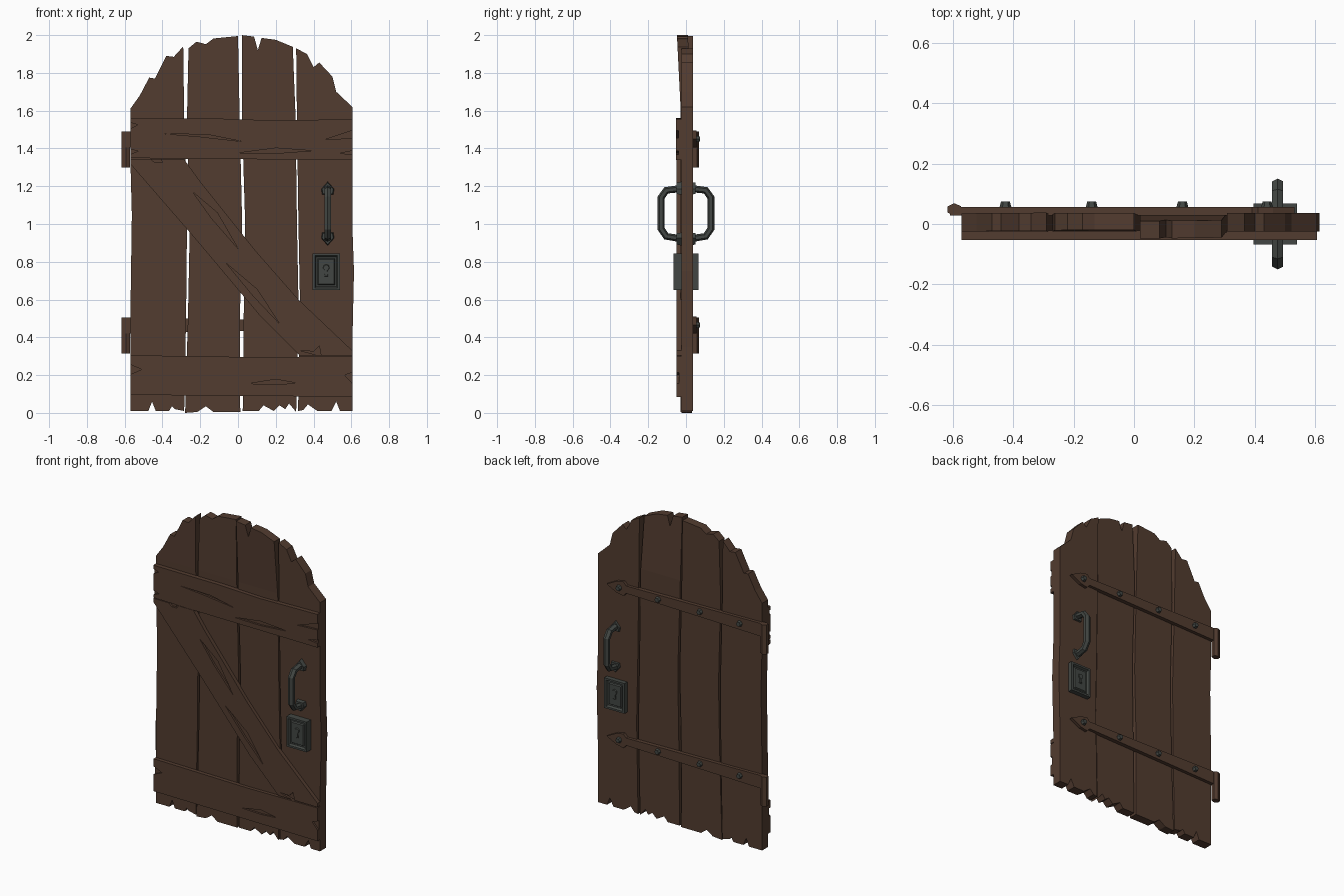
import bpy, bmesh, math
from mathutils import Vector, Matrix

if "Cube" in bpy.data.objects:
    bpy.data.objects.remove(bpy.data.objects["Cube"])


def material(name, col):
    m = bpy.data.materials.new(name)
    m.diffuse_color = (*col, 1)
    m.use_nodes = True
    m.node_tree.nodes["Principled BSDF"].inputs["Base Color"].default_value = m.diffuse_color
    return m


WOOD = material("dark_wood", (0.085, 0.045, 0.029))
IRON = material("dark_iron", (0.055, 0.062, 0.056))


def finish(name, bm, mat):
    bmesh.ops.recalc_face_normals(bm, faces=bm.faces)
    me = bpy.data.meshes.new(name)
    bm.to_mesh(me)
    bm.free()
    me.materials.append(mat)
    ob = bpy.data.objects.new(name, me)
    bpy.context.collection.objects.link(ob)
    return ob


def add_prism(bm, pts, y0, y1, scale1=1.0):
    """Closed xz outline extruded from y0 to y1; the y1 end may be scaled."""
    cx = sum(p[0] for p in pts) / len(pts)
    cz = sum(p[1] for p in pts) / len(pts)
    a = [bm.verts.new((x, y0, z)) for x, z in pts]
    b = [bm.verts.new((cx + (x - cx) * scale1, y1, cz + (z - cz) * scale1)) for x, z in pts]
    bm.faces.new(a)
    bm.faces.new(b)
    for i in range(len(pts)):
        j = (i + 1) % len(pts)
        bm.faces.new((a[i], a[j], b[j], b[i]))


def prism(name, pts, y0, y1, mat, scale1=1.0):
    bm = bmesh.new()
    add_prism(bm, pts, y0, y1, scale1)
    return finish(name, bm, mat)


def rect(cx, cz, w, h):
    return [(cx - w / 2, cz - h / 2), (cx + w / 2, cz - h / 2),
            (cx + w / 2, cz + h / 2), (cx - w / 2, cz + h / 2)]


def ngon(cx, cz, r, n):
    return [(cx + r * math.cos(2 * math.pi * i / n), cz + r * math.sin(2 * math.pi * i / n))
            for i in range(n)]


# Planks: splintered outlines, clockwise from the lower left; top may lean in y
def plank(name, pts, y0, y1, lean):
    bm = bmesh.new()
    add_prism(bm, pts, y0, y1)
    bmesh.ops.bisect_plane(bm, geom=bm.verts[:] + bm.edges[:] + bm.faces[:],
                           plane_co=(0, 0, 1.6), plane_no=(0, 0, 1))
    for v in bm.verts:
        if v.co.z > 1.6:
            v.co.y += lean * (v.co.z - 1.6) / 0.4
    finish(name, bm, WOOD)


plank("plank_1", [(-.57, .01), (-.57, .5), (-.562, 1.05), (-.57, 1.35), (-.57, 1.61), (-.52, 1.68), (-.47, 1.775),
                  (-.44, 1.77), (-.38, 1.89), (-.34, 1.885), (-.29, 1.94), (-.285, 1.56), (-.27, 1.0),
                  (-.275, .5), (-.285, .01), (-.335, .02), (-.35, .035), (-.365, .01), (-.435, .01),
                  (-.455, .06), (-.475, .01)], -.025, .035, .003)
plank("plank_2", [(-.28, 0), (-.265, .5), (-.255, 1.0), (-.27, 1.56), (-.262, 1.93), (-.22, 1.965),
                  (-.17, 1.952), (-.13, 1.982), (0, 1.995), (.008, 1.6), (.022, 1.0), (.01, .5),
                  (.012, .005), (-.13, .005), (-.17, .035), (-.215, .005)], -.025, .032, .005)
plank("plank_3", [(.025, .01), (.03, .5), (.038, 1.0), (.02, 1.6), (.02, 2.0), (.085, 1.992), (.105, 1.92),
                  (.125, 1.985), (.2, 1.975), (.29, 1.938), (.305, 1.56), (.312, 1.0), (.32, .6),
                  (.308, .005), (.27, .05), (.25, .02), (.22, .04), (.19, .01), (.135, .04), (.11, .01)],
      -.028, .03, -.02)
plank("plank_4", [(.318, .01), (.328, .6), (.32, 1.0), (.312, 1.56), (.308, 1.93), (.365, 1.9), (.4, 1.83),
                  (.43, 1.855), (.5, 1.78), (.52, 1.7), (.605, 1.62), (.605, 1.0), (.614, .75),
                  (.605, .35), (.605, .01), (.54, .01), (.52, .06), (.495, .01), (.42, .01),
                  (.37, .045), (.345, .015)], -.025, .037, 0)


# Front braces with shallow splits cut into the face
def brace(name, pts, front, splits):
    ob = prism(name, pts, front, -.022, WOOD)
    bm = bmesh.new()
    for s in splits:
        add_prism(bm, s, front - .03, front + .013)
    cutter = finish("split_cutter", bm, WOOD)
    cutter.hide_render = True
    mod = ob.modifiers.new("splits", 'BOOLEAN')
    mod.operation, mod.object, mod.solver = 'DIFFERENCE', cutter, 'EXACT'
    bpy.context.view_layer.objects.active = ob
    bpy.ops.object.modifier_apply(modifier=mod.name)
    bpy.data.objects.remove(cutter)


brace("top_brace", [(-.57, 1.35), (-.3, 1.345), (.605, 1.34), (.605, 1.555), (.2, 1.548), (-.1, 1.558), (-.57, 1.56)],
      -.053,
      [[(-.39, 1.478), (-.16, 1.473), (.02, 1.437), (-.2, 1.462)],
       [(.01, 1.377), (.2, 1.402), (.39, 1.388), (.2, 1.374)],
       [(.62, 1.5), (.46, 1.447), (.62, 1.455)],
       [(.62, 1.39), (.54, 1.375), (.62, 1.365)],
       [(-.58, 1.54), (-.53, 1.525), (-.58, 1.5)],
       [(-.58, 1.4), (-.53, 1.385), (-.58, 1.365)]])
brace("bottom_brace", [(-.57, .095), (.1, .09), (.605, .085), (.605, .3), (.1, .295), (-.57, .305)], -.05,
      [[(.06, .155), (.2, .178), (.31, .158), (.2, .15)],
       [(-.58, .26), (-.51, .23), (-.58, .2)],
       [(.62, .22), (.565, .2), (.62, .14)]])
brace("diagonal_brace", [(-.57, 1.318), (-.57, 1.344), (-.285, 1.342), (-.2, 1.225), (.1, .85), (.32, .6),
                         (.605, .33), (.605, .305), (.325, .305), (.12, .51), (-.22, .915)], -.05,
      [[(-.24, 1.17), (-.11, 1.06), (0, .87), (-.14, 1.03)],
       [(-.06, .79), (.1, .655), (.22, .472), (.08, .62)],
       [(.33, .33), (.44, .3), (.43, .355), (.4, .325)],
       [(-.47, 1.35), (-.44, 1.325), (-.4, 1.325), (-.41, 1.35)]])

# Back hinges: arrow-tipped strap, pintle and bolts
for tag, z in (("upper", 1.45), ("lower", .465)):
    prism(f"{tag}_hinge_strap",
          [(-.608, z - .045), (-.608, z + .04), (-.2, z + .033), (.39, z + .024), (.41, z + .046),
           (.46, z + .036), (.53, z), (.46, z - .036), (.41, z - .046), (.39, z - .024), (-.2, z - .036)],
          .028, .056, WOOD)
    bm = bmesh.new()
    bmesh.ops.create_cone(bm, cap_ends=True, segments=6, radius1=.026, radius2=.026, depth=.19,
                          matrix=Matrix.Translation((-.594, .048, z - .055)) @ Matrix.Diagonal((1, .8, 1, 1)))
    finish(f"{tag}_hinge_pintle", bm, WOOD)
    for i, x in enumerate((-.425, -.14, .16, .44)):
        prism(f"{tag}_hinge_bolt_{i + 1}", ngon(x, z, .021, 6), .05, .074, IRON, .7)


# Handles: six-sided bar swept along a bracket path, with pointed end plates
def handle(name, s):
    path = [Vector((.475, s * y, z)) for y, z in
            ((.025, 1.188), (.105, 1.178), (.132, 1.14), (.132, .975), (.105, .935), (.025, .922))]
    bm = bmesh.new()
    rings = []
    for i, p in enumerate(path):
        d0 = (p - path[max(i - 1, 0)]).normalized()
        d1 = (path[min(i + 1, len(path) - 1)] - p).normalized()
        t = (d0 + d1).normalized()
        side = Vector((1, 0, 0))
        n = t.cross(side).normalized()
        rings.append([bm.verts.new(p + side * .021 * math.sin(a) + n * .019 * math.cos(a))
                      for a in (k * math.pi / 3 for k in range(6))])
    for a, b in zip(rings, rings[1:]):
        for k in range(6):
            bm.faces.new((a[k], a[(k + 1) % 6], b[(k + 1) % 6], b[k]))
    bm.faces.new(rings[0])
    bm.faces.new(rings[-1])
    for z, u in ((1.185, 1), (.925, -1)):
        add_prism(bm, [(.44, z), (.475, z + u * .04), (.51, z), (.505, z - u * .03), (.445, z - u * .03)],
                  s * .02, s * .05, .85)
    finish(name, bm, IRON)


# Locks: stepped plate with a recessed panel and keyhole
def lock(name, s):
    bm = bmesh.new()
    add_prism(bm, rect(.467, .747, .145, .195), s * .02, s * .055)
    face = max(bm.faces, key=lambda f: s * f.calc_center_median().y)
    for thick, dy in ((.012, .012), (.012, 0), (.007, -.014), (.008, 0), (.005, .008)):
        bmesh.ops.inset_region(bm, faces=[face], thickness=thick, use_even_offset=True)
        for v in face.verts:
            v.co.y += s * dy
    y = face.calc_center_median().y
    hole = [(.457, .72), (.477, .72), (.473, .752)]
    hole += [(.467 + .018 * math.cos(a), .77 + .018 * math.sin(a))
             for a in (math.radians(-60 + 50 * k) for k in range(7))]
    hole.append((.461, .752))
    add_prism(bm, hole, y - s * .002, y + s * .006, .85)
    finish(name, bm, IRON)


for side, s in (("front", -1), ("back", 1)):
    handle(f"{side}_handle", s)
    lock(f"{side}_lock", s)
